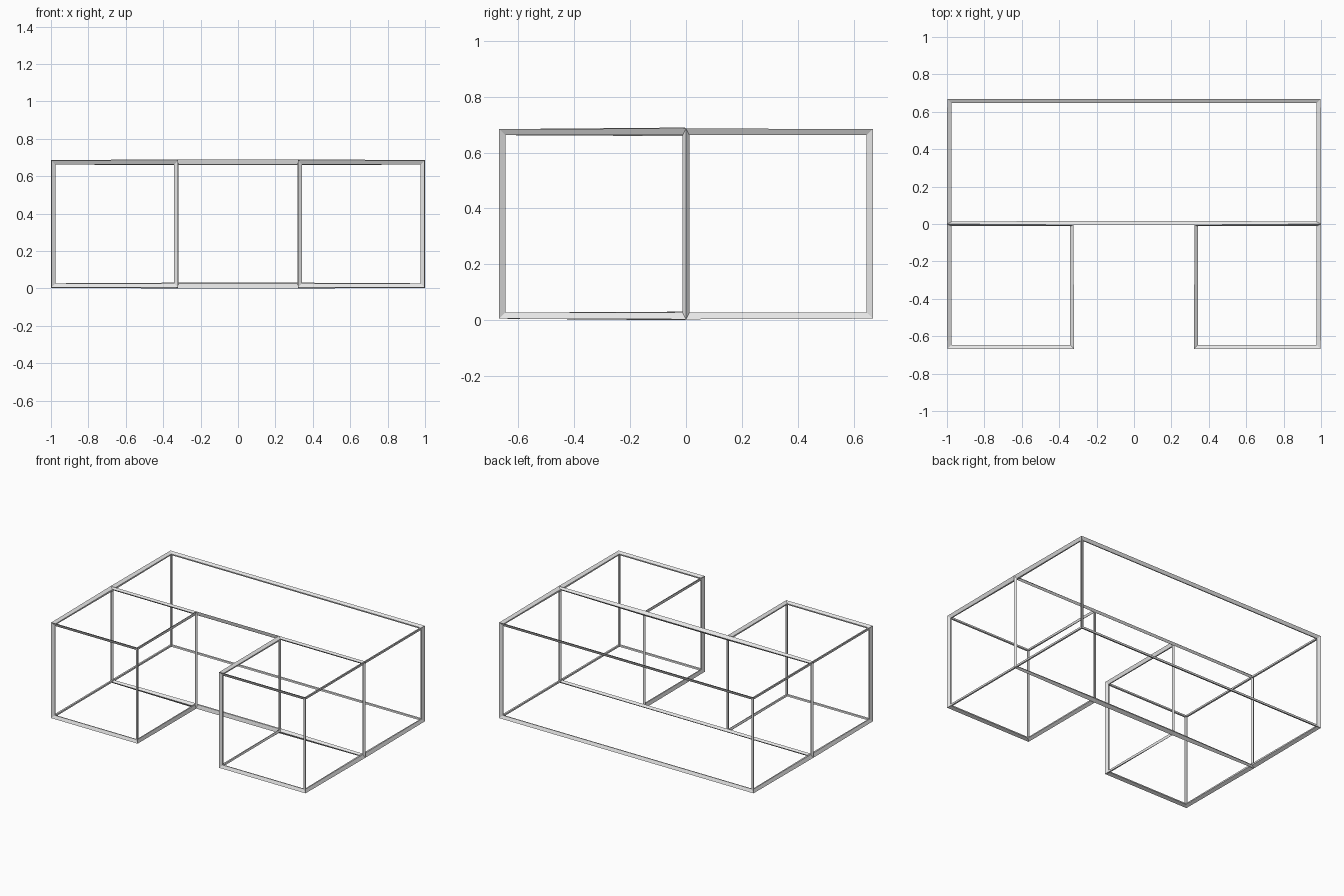
import bpy
import bmesh

if "Cube" in bpy.data.objects:
    bpy.data.objects.remove(bpy.data.objects["Cube"])

CELL = 0.659        # side of one cubic module
BAR = 0.034         # frame bar thickness
Z0 = 0.0154         # lifts the lowest bar tips to the ground

# U-shaped footprint: one long back block and two front blocks
c, h = CELL, CELL / 2
plan = {
    "back": [(-3*h, 0), (-h, 0), (h, 0), (3*h, 0), (3*h, c), (-3*h, c)],
    "left": [(-3*h, -c), (-h, -c), (-h, 0), (-3*h, 0)],
    "right": [(h, -c), (3*h, -c), (3*h, 0), (h, 0)],
}

bm = bmesh.new()
cache = {}


def vert(p, z):
    key = (round(p[0], 4), round(p[1], 4), z)
    if key not in cache:
        cache[key] = bm.verts.new((p[0], p[1], z))
    return cache[key]


# Top and bottom panels, and the set of directed plan edges
low, high = Z0, Z0 + CELL
edges = set()
for loop in plan.values():
    bm.faces.new([vert(p, high) for p in loop])
    bm.faces.new([vert(p, low) for p in reversed(loop)])
    edges |= set(zip(loop, loop[1:] + loop[:1]))

# Walls only on edges that two blocks do not share
for a, b in sorted(edges):
    if (b, a) in edges:
        continue
    bm.faces.new([vert(a, low), vert(b, low), vert(b, high), vert(a, high)])

# The back wall is one panel, the side walls are split at the joint
bm.normal_update()
mesh = bpy.data.meshes.new("bar_frame")
bm.to_mesh(mesh)
bm.free()
frame = bpy.data.objects.new("bar_frame", mesh)
bpy.context.collection.objects.link(frame)

# Turn every edge into a slim bar
wire = frame.modifiers.new("bars", 'WIREFRAME')
wire.thickness = BAR
wire.offset = 0
wire.use_even_offset = False
wire.use_replace = True

grey = bpy.data.materials.new("light_grey")
grey.diffuse_color = (0.8, 0.8, 0.8, 1)
grey.use_nodes = True
grey.node_tree.nodes["Principled BSDF"].inputs["Base Color"].default_value = grey.diffuse_color
mesh.materials.append(grey)
